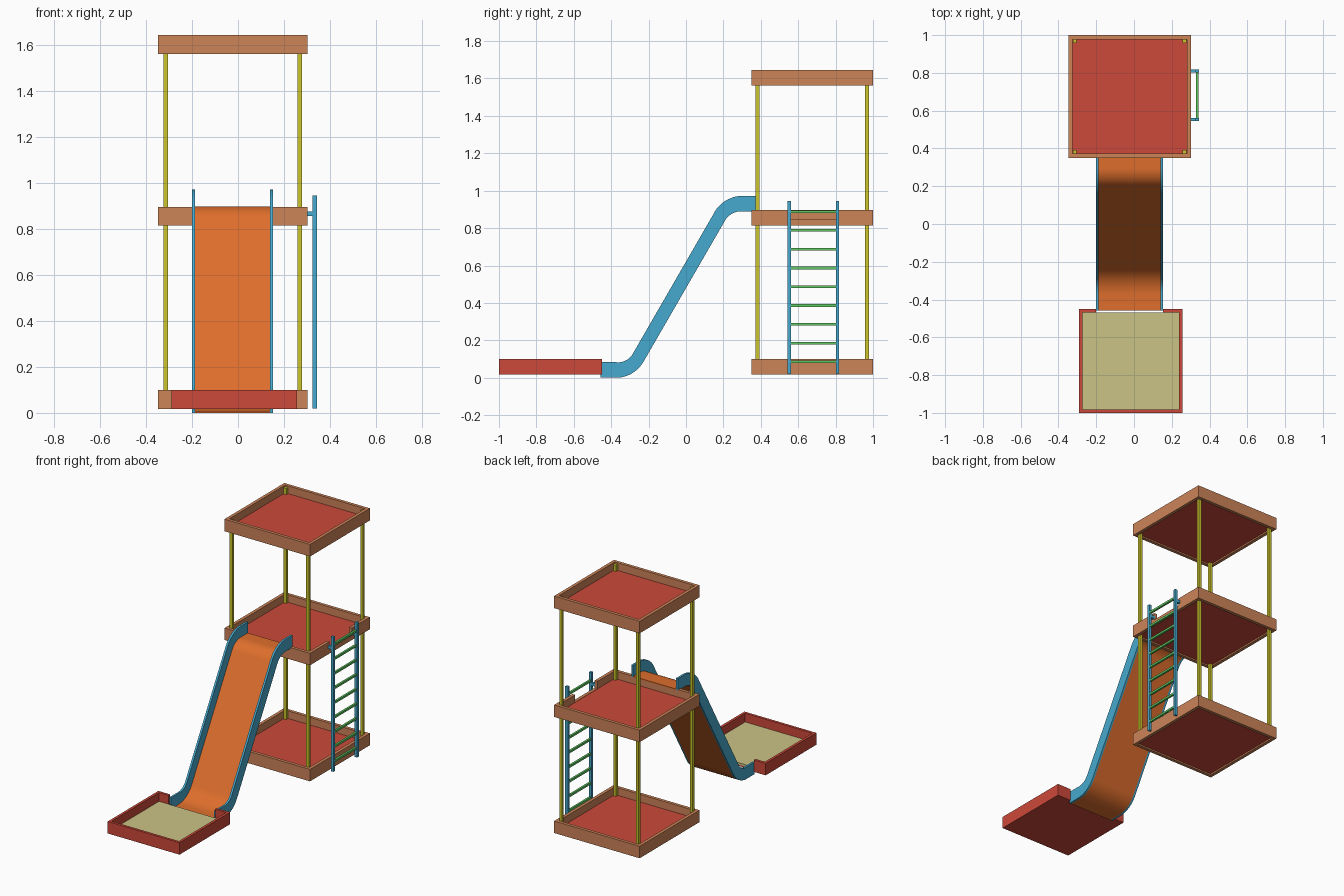
import bpy, bmesh
from math import sin, cos, radians, tan

if "Cube" in bpy.data.objects:
    bpy.data.objects.remove(bpy.data.objects["Cube"])


def material(name, rgb):
    m = bpy.data.materials.new(name)
    m.diffuse_color = (*[(c / 255) ** 2.2 for c in rgb], 1)
    m.use_nodes = True
    m.node_tree.nodes["Principled BSDF"].inputs["Base Color"].default_value = m.diffuse_color
    return m


WOOD = material("wood", (203, 130, 88))
RED = material("red", (203, 74, 60))
YELLOW = material("yellow", (203, 195, 48))
BLUE = material("blue", (72, 168, 205))
GREEN = material("green", (95, 198, 98))
ORANGE = material("orange", (222, 110, 48))
SAND = material("sand", (202, 194, 134))


def finish(name, bm, mat):
    bmesh.ops.recalc_face_normals(bm, faces=bm.faces)
    me = bpy.data.meshes.new(name)
    bm.to_mesh(me)
    bm.free()
    me.materials.append(mat)
    ob = bpy.data.objects.new(name, me)
    bpy.context.collection.objects.link(ob)
    return ob


def boxes(name, mat, spans):
    """One object from boxes given as (x0, x1, y0, y1, z0, z1)."""
    bm = bmesh.new()
    for x0, x1, y0, y1, z0, z1 in spans:
        vs = bmesh.ops.create_cube(bm, size=1)["verts"]
        bmesh.ops.scale(bm, vec=(x1 - x0, y1 - y0, z1 - z0), verts=vs)
        bmesh.ops.translate(bm, vec=((x0 + x1) / 2, (y0 + y1) / 2, (z0 + z1) / 2), verts=vs)
    return finish(name, bm, mat)


# Tower: three framed decks, the middle one notched at the ladder
X0, X1, Y0, Y1, T = -0.348, 0.302, 0.35, 1.0, 0.022
for name, z0, z1 in (("bottom", 0.018, 0.1), ("middle", 0.815, 0.897), ("top", 1.562, 1.645)):
    walls = [(X0, X0 + T, Y0, Y1, z0, z1),
             (X0 + T, X1 - T, Y0, Y0 + T, z0, z1),
             (X0 + T, X1 - T, Y1 - T, Y1, z0, z1)]
    if name == "middle":
        walls += [(X1 - T, X1, Y0, 0.56, z0, z1), (X1 - T, X1, 0.803, Y1, z0, z1),
                  (X1 - T, X1, 0.56, 0.803, z0, 0.847)]
    else:
        walls.append((X1 - T, X1, Y0, Y1, z0, z1))
    boxes(name + "_frame", WOOD, walls)
    boxes(name + "_deck", RED, [(X0 + T, X1 - T, Y0 + T, Y1 - T, z0 + 0.01, z0 + 0.03)])

# Corner posts
boxes("posts", YELLOW, [(x - 0.01, x + 0.01, y - 0.01, y + 0.01, 0.03, 1.635)
                        for x in (-0.314, 0.268) for y in (0.382, 0.968)])

# Ladder
boxes("ladder_rails", BLUE, [(0.324, 0.344, y - 0.009, y + 0.009, 0.02, 0.945) for y in (0.553, 0.81)])
boxes("ladder_rungs", GREEN, [(0.327, 0.341, 0.56, 0.803, 0.078 + i * 0.1004, 0.092 + i * 0.1004)
                              for i in range(9)])
boxes("ladder_brackets", BLUE, [(0.298, 0.326, y - 0.009, y + 0.009, 0.856, 0.876) for y in (0.553, 0.81)])

# Slide path: flat, arc, 60 degree slope, arc, flat; stored as (y, z, angle)
R_TOP, R_LOW, Z_TOP, A, N = 0.1, 0.17, 0.89, radians(60), 10
ARC_Y = 0.295
path = [(0.374, Z_TOP, 0)]
path += [(ARC_Y - R_TOP * sin(A * i / N), Z_TOP - R_TOP * (1 - cos(A * i / N)), A * i / N)
         for i in range(N + 1)]
y, z, _ = path[-1]
z_low = R_LOW * (1 - cos(A))
y_low = y - (z - z_low) / tan(A) - R_LOW * sin(A)
path += [(y_low + R_LOW * sin(A * i / N), R_LOW * (1 - cos(A * i / N)), A * i / N)
         for i in range(N, -1, -1)]
path.append((-0.458, 0, 0))


def slide_strip(name, mat, x0, x1, flat, slope):
    """Sweep a slab along the slide, its depth going from flat to slope."""
    bm = bmesh.new()
    rings = []
    for y, z, a in path:
        w = flat + (slope - flat) * a / A
        yu, zu = y - w * sin(a), z + w * cos(a)
        rings.append([bm.verts.new(p) for p in
                      ((x0, y, z), (x1, y, z), (x1, yu, zu), (x0, yu, zu))])
    for p, q in zip(rings, rings[1:]):
        for i in range(4):
            j = (i + 1) % 4
            bm.faces.new((p[i], p[j], q[j], q[i]))
    bm.faces.new(rings[0])
    bm.faces.new(rings[-1])
    ob = finish(name, bm, mat)
    bpy.ops.object.select_all(action="DESELECT")
    ob.select_set(True)
    bpy.context.view_layer.objects.active = ob
    bpy.ops.object.shade_smooth_by_angle(angle=radians(30))


slide_strip("slide_floor", ORANGE, -0.188, 0.14, 0.008, 0.008)
slide_strip("slide_left_side", BLUE, -0.201, -0.187, 0.083, 0.071)
slide_strip("slide_right_side", BLUE, 0.139, 0.153, 0.083, 0.071)

# Sandbox with an opening for the slide
SX0, SX1, SY0, SY1, S = -0.29, 0.256, -1.0, -0.45, 0.018
SZ0, SZ1 = 0.018, 0.1
boxes("sandbox_walls", RED, [(SX0, SX0 + S, SY0, SY1, SZ0, SZ1),
                             (SX1 - S, SX1, SY0, SY1, SZ0, SZ1),
                             (SX0 + S, SX1 - S, SY0, SY0 + S, SZ0, SZ1),
                             (SX0 + S, -0.201, SY1 - S, SY1, SZ0, SZ1),
                             (0.153, SX1 - S, SY1 - S, SY1, SZ0, SZ1)])
boxes("sandbox_base", RED, [(SX0 + S, SX1 - S, SY0 + S, SY1 - S, SZ0, 0.026)])
boxes("sand", SAND, [(SX0 + S, SX1 - S, SY0 + S, SY1 - S, 0.026, 0.04)])
